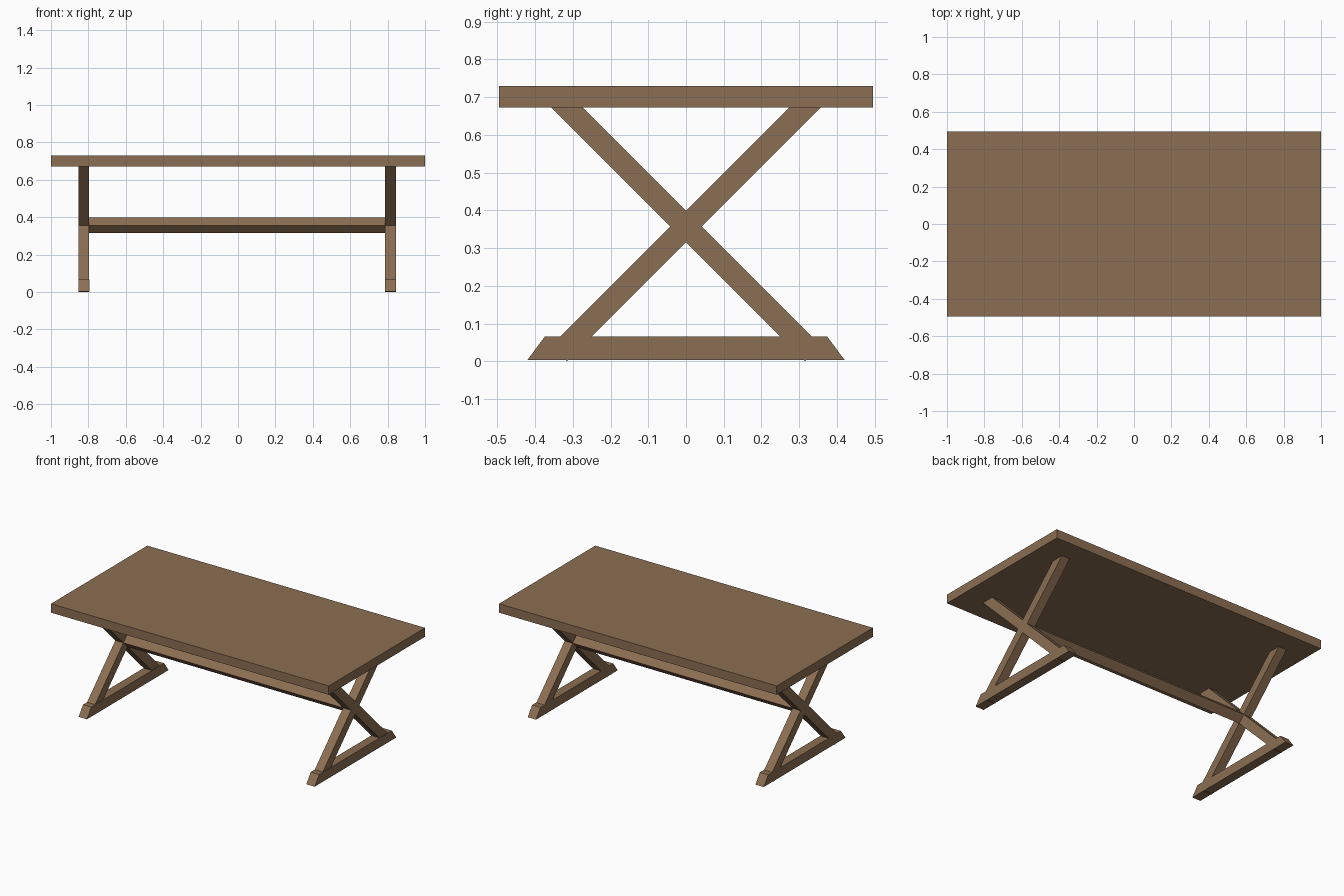
import bpy, bmesh, math
from mathutils import Matrix

if "Cube" in bpy.data.objects:
    bpy.data.objects.remove(bpy.data.objects["Cube"])

wood = bpy.data.materials.new("brown wood")
wood.diffuse_color = (0.26, 0.156, 0.084, 1)
wood.use_nodes = True
wood.node_tree.nodes["Principled BSDF"].inputs["Base Color"].default_value = wood.diffuse_color


def finish(name, bm):
    bmesh.ops.recalc_face_normals(bm, faces=bm.faces)
    mesh = bpy.data.meshes.new(name)
    bm.to_mesh(mesh)
    bm.free()
    mesh.materials.append(wood)
    obj = bpy.data.objects.new(name, mesh)
    bpy.context.collection.objects.link(obj)
    return obj


def box(name, size, loc, tilt=0.0):
    """Box with given size, tilted about x, moved to loc."""
    bm = bmesh.new()
    mat = (Matrix.Translation(loc) @ Matrix.Rotation(math.radians(tilt), 4, 'X')
           @ Matrix.Diagonal((*size, 1)))
    bmesh.ops.create_cube(bm, size=1, matrix=mat)
    return finish(name, bm)


def foot(name, x, width):
    """Trapezoid profile extruded along x."""
    bm = bmesh.new()
    profile = [(-0.42, 0.004), (0.42, 0.004), (0.374, 0.066), (-0.374, 0.066)]
    face = bm.faces.new([bm.verts.new((x - width / 2, y, z)) for y, z in profile])
    ext = bmesh.ops.extrude_face_region(bm, geom=[face])
    moved = [v for v in ext["geom"] if isinstance(v, bmesh.types.BMVert)]
    bmesh.ops.translate(bm, verts=moved, vec=(width, 0, 0))
    return finish(name, bm)


BEAM = 0.0594      # square beam width
CROSS_Z = 0.357    # height where the legs cross

# Tabletop
box("tabletop", (2.0, 0.99, 0.058), (0, 0, 0.701))

# Crossed legs and feet at each end
for side, x in (("left", -0.825), ("right", 0.815)):
    for label, tilt in (("rising", 45), ("falling", -45)):
        box(f"{side}_{label}_leg", (0.058, 0.95, BEAM), (x, 0, CROSS_Z), tilt)
    foot(f"{side}_foot", x + 0.001, 0.060)

# Diamond-set stretcher between the crossings
box("stretcher", (1.59, BEAM, BEAM), (-0.005, 0, CROSS_Z), 45)
